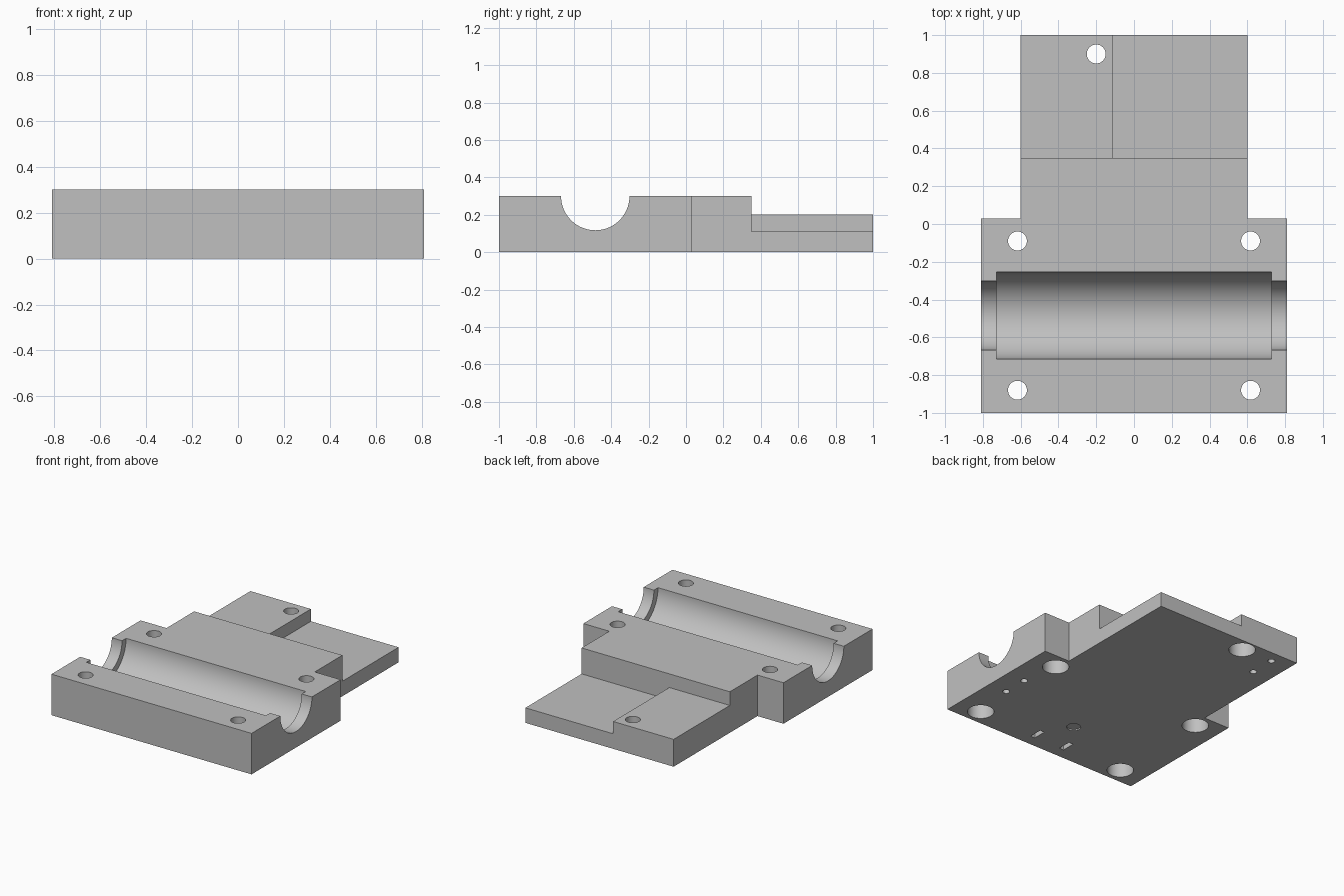
import bpy, bmesh, math
from mathutils import Matrix, Vector

default = bpy.data.objects.get("Cube")
if default:
    bpy.data.objects.remove(default, do_unlink=True)

grey = bpy.data.materials.new("plain_grey")
grey.use_nodes = True
colour = (0.53, 0.53, 0.53, 1)
grey.diffuse_color = colour
grey.node_tree.nodes["Principled BSDF"].inputs["Base Color"].default_value = colour


def make_object(name, bm):
    bmesh.ops.recalc_face_normals(bm, faces=bm.faces)
    mesh = bpy.data.meshes.new(name)
    bm.to_mesh(mesh)
    bm.free()
    mesh.materials.append(grey)
    ob = bpy.data.objects.new(name, mesh)
    bpy.context.collection.objects.link(ob)
    return ob


def box(name, low, high):
    low, high = Vector(low), Vector(high)
    bm = bmesh.new()
    bmesh.ops.create_cube(bm, size=1, matrix=Matrix.Translation((low + high) / 2)
                          @ Matrix.Diagonal((*(high - low), 1)))
    return make_object(name, bm)


def cylinder(name, radius, centre, length, along_x=False, segments=48):
    bm = bmesh.new()
    turn = Matrix.Rotation(math.pi / 2, 4, 'Y') if along_x else Matrix()
    bmesh.ops.create_cone(bm, cap_ends=True, segments=segments, radius1=radius,
                          radius2=radius, depth=length,
                          matrix=Matrix.Translation(centre) @ turn)
    return make_object(name, bm)


def blind_hole(name, radius, x, y, depth):
    return cylinder(name, radius, (x, y, 0), depth * 2)


# T-shaped base block: wide front, narrower tongue at the back
HEIGHT, WIDE, NARROW, SHOULDER = 0.3, 0.81, 0.6, 0.03
half = [(WIDE, -1), (WIDE, SHOULDER), (NARROW, SHOULDER), (NARROW, 1)]
outline = half + [(-x, y) for x, y in reversed(half)]
bm = bmesh.new()
face = bm.faces.new([bm.verts.new((x, y, 0)) for x, y in outline])
grown = bmesh.ops.extrude_face_region(bm, geom=[face])
bmesh.ops.translate(bm, vec=(0, 0, HEIGHT),
                    verts=[v for v in grown["geom"] if isinstance(v, bmesh.types.BMVert)])
base = make_object("base_block", bm)

cutters = []
# Stepped tongue: raised pad on one side, thin ledge on the other
cutters.append(box("pad_cut", (-1, 0.35, 0.2), (1, 1.1, 0.5)))
cutters.append(box("ledge_cut", (-0.11, 0.35, 0.11), (1, 1.1, 0.4)))

# Half-round trough with narrower open ends
cutters.append(cylinder("trough_end_cut", 0.183, (0, -0.485, HEIGHT), 2, True, 96))
cutters.append(cylinder("trough_cut", 0.23, (0, -0.485, HEIGHT), 1.455, True, 96))

# Through holes, widened from underneath
bolts = [(s * 0.617, y) for s in (-1, 1) for y in (-0.88, -0.09)] + [(-0.2, 0.9)]
for x, y in bolts:
    cutters.append(cylinder("bolt_cut", 0.05, (x, y, 0), 1))
    cutters.append(blind_hole("counterbore_cut", 0.09, x, y, 0.13))

# Small blind holes, dimple and slots in the underside
for x, y in [(0.66, -0.56), (0.66, -0.37), (-0.45, 0.72), (-0.45, 0.91)]:
    cutters.append(blind_hole("pin_cut", 0.024, x, y, 0.06))
cutters.append(blind_hole("dimple_cut", 0.048, 0, -0.635, 0.01))
for x in (-0.127, 0.127):
    cutters.append(box("slot_cut", (x - 0.018, -0.915, -0.1), (x + 0.018, -0.815, 0.04)))

# Apply the cuts and discard the cutters
for cutter in cutters:
    cutter.hide_render = True
    mod = base.modifiers.new(cutter.name, 'BOOLEAN')
    mod.operation = 'DIFFERENCE'
    mod.solver = 'EXACT'
    mod.object = cutter
bpy.context.view_layer.update()
graph = bpy.context.evaluated_depsgraph_get()
result = bpy.data.meshes.new_from_object(base.evaluated_get(graph))
base.modifiers.clear()
base.data = result
result.materials.clear()
result.materials.append(grey)
for poly in result.polygons:
    poly.material_index = 0
for cutter in cutters:
    bpy.data.objects.remove(cutter, do_unlink=True)

# Smooth the round walls, keep edges crisp
bpy.ops.object.select_all(action='DESELECT')
base.select_set(True)
bpy.context.view_layer.objects.active = base
bpy.ops.object.shade_smooth_by_angle(angle=math.radians(30))
